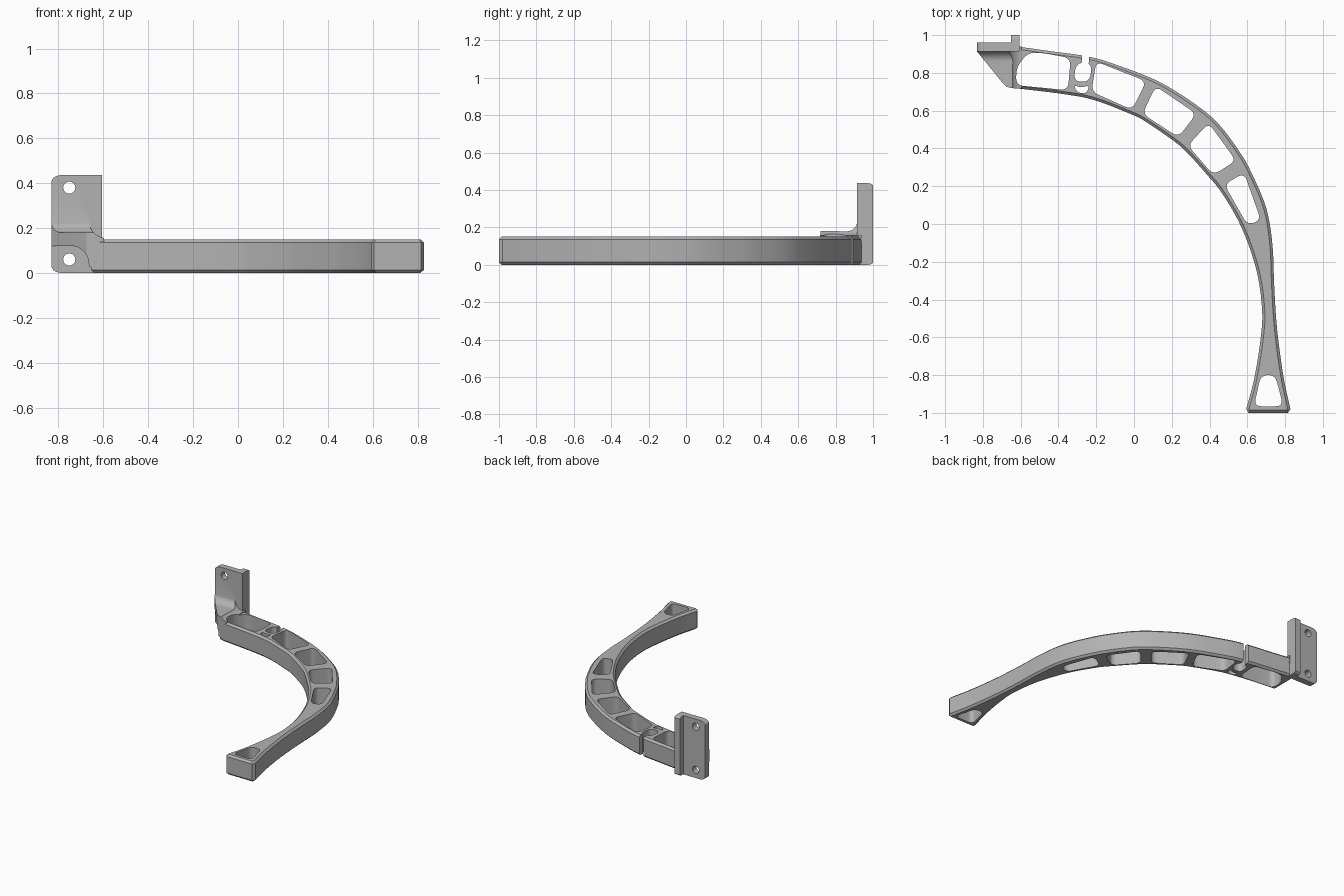
import bpy, bmesh, math
from mathutils import Vector

cube = bpy.data.objects.get("Cube")
if cube:
    bpy.data.objects.remove(cube, do_unlink=True)

grey = bpy.data.materials.new("plain grey")
grey.use_nodes = True
grey.diffuse_color = (0.45, 0.45, 0.45, 1)
grey.node_tree.nodes["Principled BSDF"].inputs["Base Color"].default_value = grey.diffuse_color


def spline(points, steps=5):
    """Catmull-Rom curve through the points."""
    p = [Vector(q) for q in points]
    p = [2 * p[0] - p[1]] + p + [2 * p[-1] - p[-2]]
    out = []
    for a, b, c, d in zip(p, p[1:], p[2:], p[3:]):
        for i in range(steps):
            t = i / steps
            out.append(b + t / 2 * ((c - a) + t * ((2 * a - 5 * b + 4 * c - d)
                                                   + t * (3 * b - a - 3 * c + d))))
    return out + [p[-2]]


def rounded(points, radius, steps=6):
    """Polygon with its corners rounded off."""
    p = [Vector(q) for q in points]
    out = []
    for i, corner in enumerate(p):
        before, after = p[i - 1] - corner, p[(i + 1) % len(p)] - corner
        a = corner + before.normalized() * min(radius, before.length * 0.49)
        b = corner + after.normalized() * min(radius, after.length * 0.49)
        for k in range(steps + 1):
            t = k / steps
            out.append(a * (1 - t) ** 2 + corner * 2 * t * (1 - t) + b * t * t)
    return out


def arc(cx, cy, r, start, end, steps=10):
    angles = [math.radians(start + (end - start) * i / steps) for i in range(steps + 1)]
    return [(cx + r * math.cos(a), cy + r * math.sin(a)) for a in angles]


def loft(name, rings):
    """Closed solid through matching rings of 3D points."""
    bm = bmesh.new()
    loops = [[bm.verts.new(co) for co in ring] for ring in rings]
    n = len(loops[0])
    for low, high in zip(loops, loops[1:]):
        for i in range(n):
            j = (i + 1) % n
            bm.faces.new((low[i], low[j], high[j], high[i]))
    bm.faces.new(loops[0][::-1])
    bm.faces.new(loops[-1])
    bmesh.ops.recalc_face_normals(bm, faces=bm.faces)
    mesh = bpy.data.meshes.new(name)
    bm.to_mesh(mesh)
    bm.free()
    mesh.materials.append(grey)
    obj = bpy.data.objects.new(name, mesh)
    bpy.context.collection.objects.link(obj)
    return obj


def prism(name, points, axis, low, high):
    """Extrude a profile along one axis; the profile spans the other two in order."""
    def place(p, d):
        co = [p[0], p[1]]
        co.insert("xyz".index(axis), d)
        return co
    return loft(name, [[place(p, d) for p in points] for d in (low, high)])


def combine(target, tool, operation):
    bpy.context.view_layer.objects.active = target
    mod = target.modifiers.new("combine", "BOOLEAN")
    mod.object, mod.operation, mod.solver = tool, operation, "EXACT"
    bpy.ops.object.modifier_apply(modifier=mod.name)
    bpy.data.objects.remove(tool, do_unlink=True)


# Curved arm with chamfered top and bottom rims
outer = spline([(-.655, .945), (-.45, .916), (-.235, .885), (-.077, .837), (.135, .752),
                (.33, .63), (.45, .527), (.557, .385), (.62, .275), (.70, .085),
                (.733, -.11), (.742, -.32), (.757, -.55), (.79, -.8), (.828, -.98)])
inner = spline([(.594, -.98), (.636, -.82), (.67, -.61), (.678, -.45), (.647, -.24),
                (.57, -.02), (.468, .16), (.383, .265), (.277, .382), (.203, .445),
                (.055, .546), (-.02, .583), (-.214, .657), (-.39, .69), (-.655, .722)])
outline = outer + [Vector((.815, -1)), Vector((.607, -1))] + inner


def inset(points, amount):
    out = []
    for i, p in enumerate(points):
        d1 = (p - points[i - 1]).normalized()
        d2 = (points[(i + 1) % len(points)] - p).normalized()
        n1, n2 = Vector((d1.y, -d1.x)), Vector((d2.y, -d2.x))
        out.append(p + (n1 + n2) * amount / (1 + n1.dot(n2)))
    return out


HEIGHT, CHAMFER = .15, .014
slim = inset(outline, CHAMFER)
arm = loft("curved_arm_with_bracket", [
    [(p.x, p.y, z) for p in ring] for ring, z in
    ((slim, 0), (outline, CHAMFER), (outline, HEIGHT - CHAMFER), (slim, HEIGHT))])

# Gusset: three crossed profiles give the triangular shelf and its fillets
gusset = prism("gusset",
               [(-.64, .02), (-.665, .03)] + arc(-.745, .04, .08, 0, 90)
               + [(-.84, .12), (-.84, .3), (-.665, .3)]
               + arc(-.585, .235, .08, 180, 262) + [(-.6, .1)],
               "y", .7, .94)
combine(gusset, prism("side_profile",
                      [(.7, -.1), (.7, .18)] + arc(.86, .235, .056, 270, 360)
                      + [(.94, .235), (.94, -.1)], "x", -1, 0), "INTERSECT")
combine(gusset, prism("plan_profile",
                      [(-.83, .94), (-.83, .912), (-.7, .752), (-.675, .727), (-.65, .719),
                       (-.55, .716), (-.55, .94)], "z", -.1, .5), "INTERSECT")

# Mounting plate with a rear lip, rounded corners and two screw holes
plate = prism("mounting_plate",
              [(-.83, .914), (-.605, .914), (-.605, 1), (-.65, 1), (-.65, .96), (-.83, .96)],
              "z", -.01, .45)
combine(plate, prism("front_corners", rounded(
    [(-.835, 0), (-.835, .436), (-.4, .436), (-.4, 0)], .05), "y", .5, 1.2), "INTERSECT")
combine(plate, prism("lip_corners", rounded(
    [(1.005, 0), (1.005, .436), (.7, .436), (.7, 0)], .03), "x", -1, 0), "INTERSECT")
for z in (.06, .38):
    combine(plate, prism("screw_hole", arc(-.752, z, .027, 0, 345, 23), "y", .8, 1.1),
            "DIFFERENCE")

combine(arm, gusset, "UNION")
combine(arm, plate, "UNION")

# Lightening windows, clip pocket and half-moon pocket
windows = [
    [(-.625, .735), (-.622, .83), (-.56, .908), (-.48, .905), (-.335, .878), (-.35, .708)],
    [(-.305, .855), (-.222, .85), (-.235, .752), (-.32, .755)],
    [(-.32, .735), (-.28, .722), (-.237, .735), (-.25, .69), (-.30, .695)],
    [(-.2, .86), (.065, .755), (-.01, .605), (-.225, .7)],
    [(.115, .73), (.33, .583), (.235, .46), (.045, .583)],
    [(.395, .535), (.54, .335), (.42, .26), (.285, .415)],
    [(.583, .27), (.672, .02), (.6, -.005), (.478, .21)],
    [(.672, -.8), (.748, -.8), (.79, -.965), (.635, -.965)],
]
for points in windows:
    combine(arm, prism("window", rounded(points, .04), "z", -.1, .3), "DIFFERENCE")

# Slot that opens the clip pocket through the outer wall
combine(arm, prism("slot", [(-.272, .96), (-.235, .96), (-.242, .8), (-.279, .8)],
                   "z", -.1, .3), "DIFFERENCE")

bpy.ops.object.select_all(action="DESELECT")
arm.select_set(True)
bpy.context.view_layer.objects.active = arm
bpy.ops.object.shade_smooth_by_angle(angle=math.radians(25))
